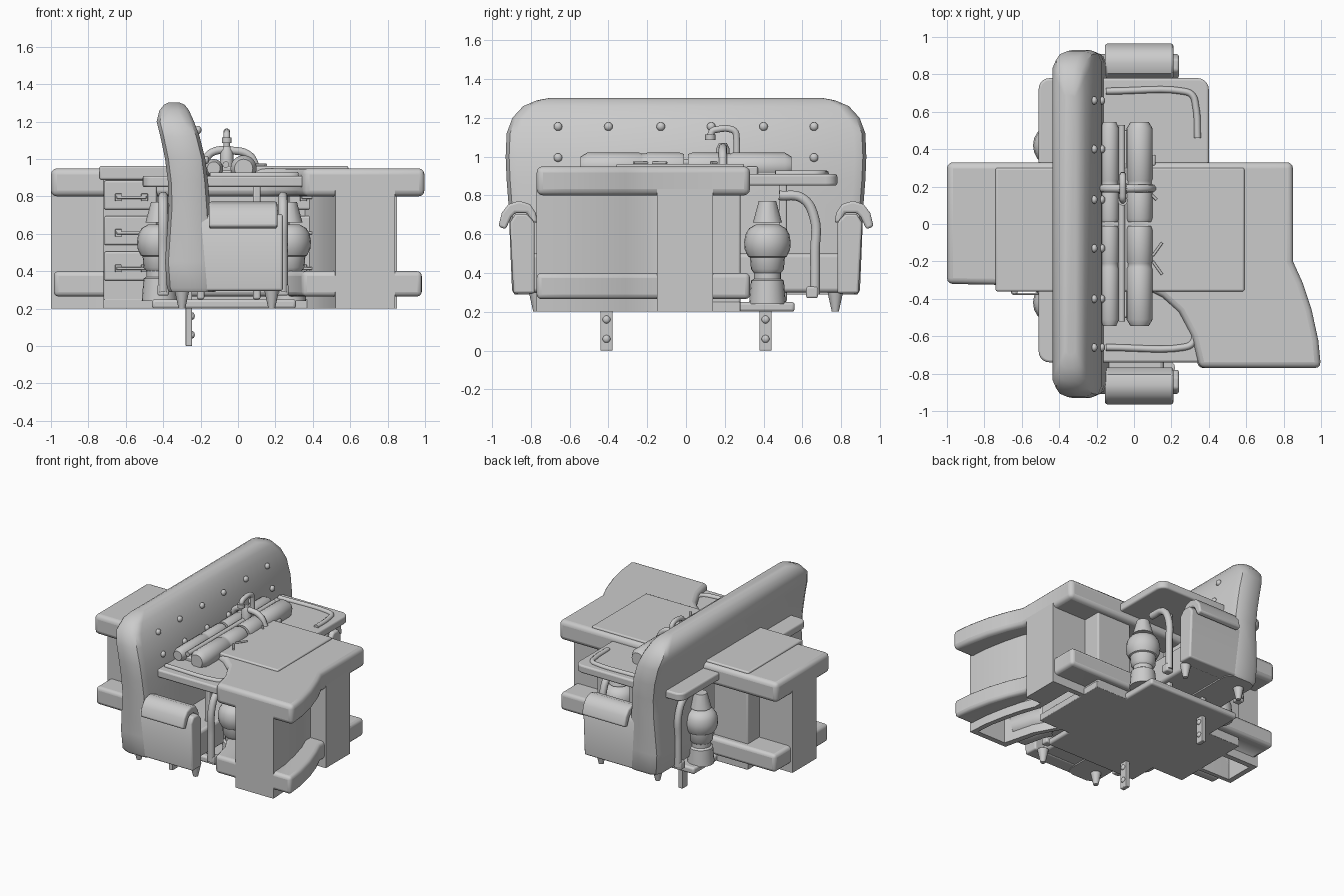
import bpy, bmesh, math
from mathutils import Vector

cube = bpy.data.objects.get("Cube")
if cube:
    bpy.data.objects.remove(cube, do_unlink=True)

GREY = bpy.data.materials.new("plain_grey")
GREY.use_nodes = True
GREY.diffuse_color = (0.6, 0.6, 0.6, 1)
GREY.node_tree.nodes["Principled BSDF"].inputs["Base Color"].default_value = (0.6, 0.6, 0.6, 1)


def finish(name, bm, bevel=0, segments=3):
    bmesh.ops.recalc_face_normals(bm, faces=bm.faces)
    mesh = bpy.data.meshes.new(name)
    bm.to_mesh(mesh)
    bm.free()
    mesh.materials.append(GREY)
    ob = bpy.data.objects.new(name, mesh)
    bpy.context.collection.objects.link(ob)
    bpy.ops.object.select_all(action='DESELECT')
    ob.select_set(True)
    bpy.context.view_layer.objects.active = ob
    bpy.ops.object.shade_smooth_by_angle(angle=math.radians(35))
    if bevel:
        mod = ob.modifiers.new("soft_edges", 'BEVEL')
        mod.width = bevel
        mod.segments = segments
        mod.limit_method = 'ANGLE'
        mod.angle_limit = math.radians(40)
    return ob


def loft(name, rings, bevel=0):
    """Skin a list of equal-length point rings and cap both ends."""
    bm = bmesh.new()
    vs = [[bm.verts.new(p) for p in ring] for ring in rings]
    n = len(vs[0])
    for a, b in zip(vs, vs[1:]):
        for i in range(n):
            j = (i + 1) % n
            bm.faces.new((a[i], a[j], b[j], b[i]))
    bm.faces.new(vs[0])
    bm.faces.new(vs[-1])
    return finish(name, bm, bevel)


def prism(name, pts, axis, lo, hi, bevel=0):
    k = "xyz".index(axis)
    rings = []
    for c in (lo, hi):
        ring = []
        for p in pts:
            q = list(p)
            q.insert(k, c)
            ring.append(q)
        rings.append(ring)
    return loft(name, rings, bevel)


def box(name, x0, x1, y0, y1, z0, z1, bevel=0.01):
    return prism(name, [(x0, y0), (x1, y0), (x1, y1), (x0, y1)], 'z', z0, z1, bevel)


def rounded(x0, x1, y0, y1, r):
    pts = []
    corners = [(x1 - r, y1 - r), (x0 + r, y1 - r), (x0 + r, y0 + r), (x1 - r, y0 + r)]
    for k, (cx, cy) in enumerate(corners):
        for i in range(6):
            a = math.pi / 2 * (k + i / 5)
            pts.append((cx + r * math.cos(a), cy + r * math.sin(a)))
    return pts


def turned(name, centre, rings, axis='z', n=20):
    """Lathe (offset, radius) pairs about an axis."""
    out = []
    for d, r in rings:
        ring = []
        for i in range(n):
            a = math.tau * i / n
            p = [r * math.cos(a), r * math.sin(a)]
            p.insert("xyz".index(axis), d)
            ring.append(Vector(centre) + Vector(p))
        out.append(ring)
    return loft(name, out)


def ball(name, centre, size):
    bm = bmesh.new()
    bmesh.ops.create_uvsphere(bm, u_segments=20, v_segments=12, radius=1)
    for v in bm.verts:
        v.co = Vector(c + s * p for c, s, p in zip(centre, size, v.co))
    return finish(name, bm)


def tube(name, pts, r):
    cu = bpy.data.curves.new(name, 'CURVE')
    cu.dimensions = '3D'
    cu.bevel_depth = r
    cu.bevel_resolution = 3
    cu.resolution_u = 6
    cu.use_fill_caps = True
    sp = cu.splines.new('BEZIER')
    sp.bezier_points.add(len(pts) - 1)
    for bp, p in zip(sp.bezier_points, pts):
        bp.co = p
        bp.handle_left_type = bp.handle_right_type = 'AUTO'
    cu.materials.append(GREY)
    ob = bpy.data.objects.new(name, cu)
    bpy.context.collection.objects.link(ob)


# Counter with a curved wing: overhanging slabs around a recessed hollow body
outline = [(-1, -.32), (.05, -.34), (.15, -.39), (.24, -.47), (.31, -.6), (.35, -.77),
           (1, -.77), (.985, -.62), (.95, -.46), (.9, -.31), (.85, -.2), (.85, .33), (-1, .33)]
prism("counter_top", outline, 'z', .8, .95, .032)
plinth = prism("counter_plinth", [(x * .985, y) for x, y in outline], 'z', .265, .4, .025)
body = prism("counter_body", [(-1, -.15), (.1, -.17), (.25, -.23), (.38, -.35), (.46, -.5),
                              (.52, -.77), (.84, -.77), (.83, -.62), (.8, -.46), (.76, -.31),
                              (.72, -.21), (.72, -.15), (.85, -.15), (.85, .14), (-1, .14)],
             'z', .2, .84)
hollow = prism("hollow_cutter", [(-.96, -.12), (.1, -.13), (.26, -.19), (.42, -.35), (.5, -.5),
                                 (.56, -.73), (.8, -.73), (.79, -.6), (.74, -.38), (.68, -.2),
                                 (.68, .1), (-.96, .1)], 'z', .1, .79)
hollow.hide_render = True
hollow.hide_set(True)
for ob in (plinth, body):
    cut = ob.modifiers.new("hollow", 'BOOLEAN')
    cut.operation = 'DIFFERENCE'
    cut.solver = 'EXACT'
    cut.object = hollow

# Drawer desk set into the counter
box("desk_top", -.74, .59, -.36, .3, .89, .963)
box("desk_base", -.72, .57, -.34, .28, .2, .25, .005)
for x0 in (-.72, .27):
    box("desk_pedestal", x0, x0 + .29, -.33, .28, .22, .9)
    for z in (.35, .54, .73):
        box("drawer_front", x0 + .005, x0 + .285, -.355, -.32, z, z + .155)
        for x in (x0 + .08, x0 + .22):
            box("handle_post", x - .018, x + .018, -.372, -.35, z + .045, z + .085, .004)
        box("handle_bar", x0 + .07, x0 + .23, -.38, -.368, z + .057, z + .073, .004)

# Sofa back: height, rear x, front x, half width
stations = [(.29, -.37, -.12, .885), (.31, -.38, -.12, .897), (.45, -.39, -.13, .903),
            (.75, -.37, -.15, .915),
            (.88, -.375, -.16, .925), (1.0, -.39, -.175, .93), (1.12, -.415, -.205, .925),
            (1.2, -.435, -.235, .895), (1.26, -.42, -.262, .84), (1.29, -.395, -.285, .77),
            (1.303, -.37, -.315, .7)]
rings = []
for z, a, b, w in stations:
    c = min(.06, (b - a) * .35)
    half = [(a, w - c), (a + c * .3, w - c * .3), (a + c, w), (b - c, w),
            (b - c * .3, w - c * .3), (b, w - c)]
    rings.append([(x, y, z) for x, y in half] + [(x, -y, z) for x, y in reversed(half)])
loft("sofa_back", rings)
box("sofa_seat", -.36, .16, -.8, .8, .3, .5, .02)
for y in (-.66, -.4, -.13, .13, .4, .66):
    for x, z in ((-.213, 1.155), (-.172, .995)):
        ball("sofa_button", (x, y, z), (.018, .022, .022))

# Sofa arms, padded arm covers and feet
arch = [(.765, .66), (.775, .71), (.805, .755), (.86, .772), (.915, .755), (.95, .71), (.967, .64),
        (.93, .625), (.9, .69), (.88, .71), (.82, .71), (.795, .66)]
for s in (-1, 1):
    prism("sofa_arm", [(s * y, z) for y, z in
                       [(.78, .295), (.89, .295), (.908, .66), (.88, .705), (.82, .705), (.78, .66)]],
          'x', -.33, .24, .012)
    prism("arm_cover", [(s * y, z) for y, z in arch], 'x', -.155, .21, .012)
    for x in (-.3, .18):
        turned("sofa_foot", (x, s * .77, 0), [(.2, .018), (.3, .04)], n=12)

# Table with rounded corners, raised rim and bent leg frames
prism("table_top", rounded(-.51, .4, -.74, .78, .06), 'z', .85, .91, .012)
for s, y0 in ((1, .71), (-1, .66)):
    tube("table_rim", [(-.15, s * y0, .912), (.26, s * y0, .912), (.31, s * (y0 - .02), .912),
                       (.33, s * (y0 - .08), .912), (.34, s * (y0 - .25), .912)], .018)
    for x in (-.4, .24):
        tube("table_leg", [(x, s * .48, .8), (x, s * .6, .785), (x, s * .66, .69),
                           (x, s * .665, .5), (x, s * .665, .29)], .026)
        box("leg_foot", x - .03, x + .03, s * .65 - .03, s * .65 + .03, .27, .33)

# Rounded bowls on pedestals beneath the table corners
box("pedestal_base", -.46, .31, -.56, .56, .2, .25, .015)
for x in (-.42, .27):
    for y in (-.42, .42):
        turned("bowl", (x, y, 0), [(.47, .07), (.485, .1), (.52, .117), (.56, .12), (.6, .113),
                                   (.63, .095), (.65, .06)])
        turned("bowl_pedestal", (x, y, 0),
               [(.24, .095), (.36, .085), (.37, .07), (.4, .07), (.42, .085), (.48, .09)])
        turned("bowl_cone", (x, y, 0), [(.66, .075), (.77, .045)], n=12)
for x in (-.2, .1):
    for y in (-.5, .5):
        box("inner_post", x - .02, x + .02, y - .02, y + .02, .25, .86)

# Pair of horizontal drums with a rod between
for x, r in ((-.13, .05), (.03, .07)):
    for s in (-1, 1):
        turned("drum", (x, 0, .95), [(s * .01, r * .9), (s * .03, r), (s * .2, r),
                                     (s * .21, r * .93), (s * .23, r * .93), (s * .24, r),
                                     (s * .51, r), (s * .545, r * .7)], 'y')
tube("drum_rod", [(-.065, -.52, .97), (-.065, .53, .97)], .018)
box("drum_cradle", -.16, .09, -.5, .5, .88, .94)

# Tap, arched hose and small levers
tube("tap_spout", [(-.06, .26, .93), (-.06, .26, 1.1), (-.06, .255, 1.125), (-.06, .235, 1.14),
                   (-.06, .16, 1.14), (-.06, .135, 1.13), (-.06, .125, 1.09)], .018)
turned("tap_nozzle", (-.06, .125, 1.085), [(0, .026), (.03, .026)])
tube("arched_hose", [(-.18, .19, .99), (-.14, .19, 1.035), (-.03, .19, 1.045),
                     (.06, .19, 1.02), (.1, .19, .95)], .022)
turned("hose_collar", (-.06, .19, .95), [(0, .035), (.09, .035), (.12, .02)])
box("tap_handle", .075, .115, .31, .37, .9, .95)
for a, b in (((.08, .17), (.12, .13)), ((.1, -.17), (.15, -.1)), ((.1, -.2), (.15, -.27))):
    tube("lever", [(*a, .968), (*b, .968)], .007)

# Drilled mounting straps reaching the ground
for y in (-.41, .41):
    box("mounting_strap", -.28, -.245, y - .032, y + .032, 0, .86, .005)
    for z in (.06, .16):
        ball("strap_bolt", (-.245, y, z), (.014, .02, .02))
